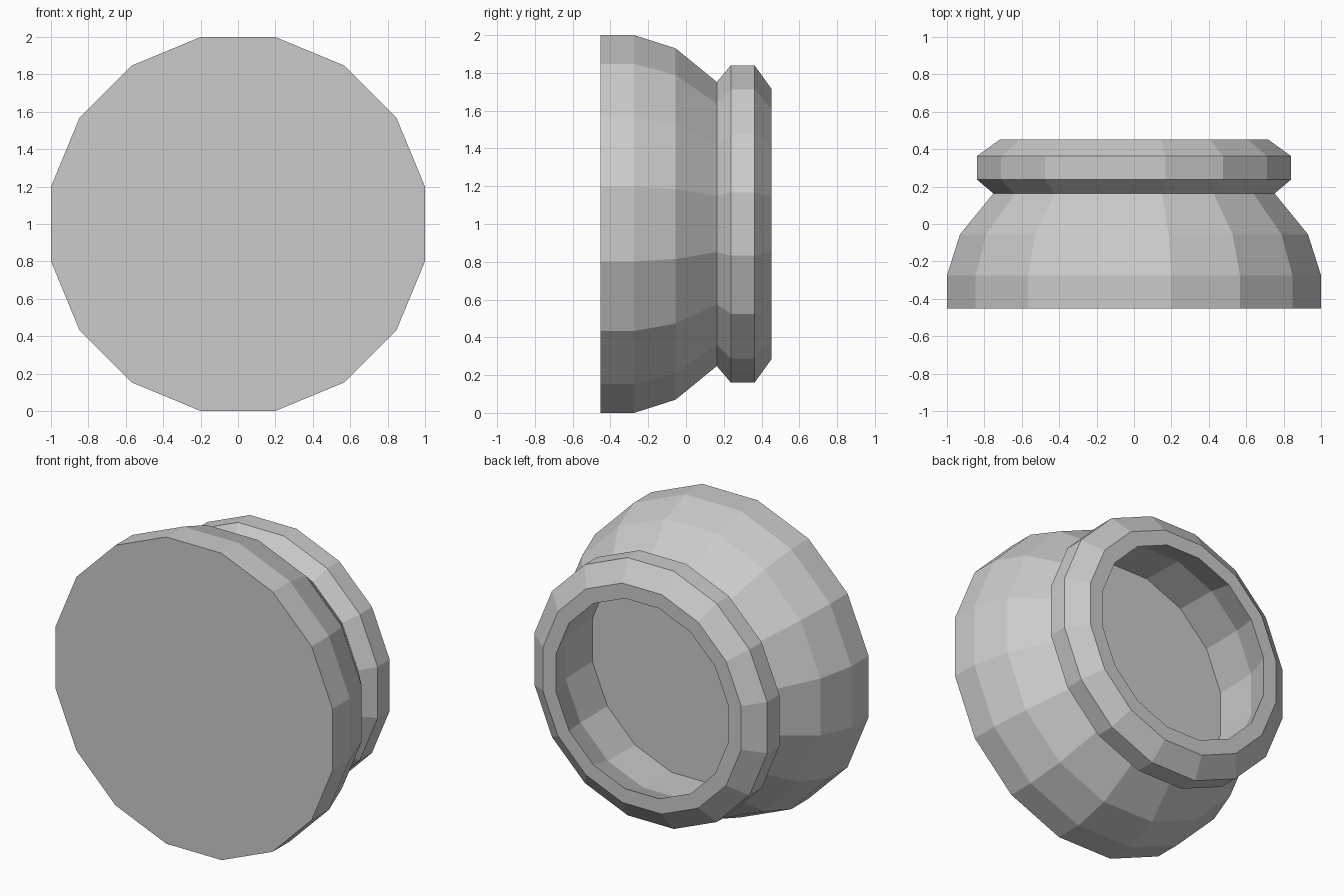
import bpy, bmesh, math

if "Cube" in bpy.data.objects:
    bpy.data.objects.remove(bpy.data.objects["Cube"])

SIDES = 16
# (y, distance from axis to flat side): outer shell from the front, over the rim, into the cavity
PROFILE = [
    (-0.453, 1.0), (-0.275, 1.0), (-0.055, 0.93), (0.163, 0.752),   # tapering body
    (0.238, 0.84), (0.363, 0.84), (0.453, 0.715),                    # collar
    (0.453, 0.62), (0.24, 0.70), (-0.05, 0.71),                      # lip and cavity
]

grey = bpy.data.materials.new("plain grey")
grey.diffuse_color = (0.6, 0.6, 0.6, 1)
grey.use_nodes = True
grey.node_tree.nodes["Principled BSDF"].inputs["Base Color"].default_value = grey.diffuse_color


def ring(bm, y, apothem):
    """Polygon ring around the y axis with flat sides at left, right, top and bottom."""
    r = apothem / math.cos(math.pi / SIDES)
    angles = [(i + 0.5) * 2 * math.pi / SIDES for i in range(SIDES)]
    return [bm.verts.new((r * math.cos(a), y, 1 + r * math.sin(a))) for a in angles]


# Revolved hollow knob
bm = bmesh.new()
rings = [ring(bm, y, a) for y, a in PROFILE]
for lo, hi in zip(rings, rings[1:]):
    for i in range(SIDES):
        j = (i + 1) % SIDES
        bm.faces.new((lo[i], lo[j], hi[j], hi[i]))
# Front disc and cavity floor
bm.faces.new(rings[0])
bm.faces.new(rings[-1])
bmesh.ops.recalc_face_normals(bm, faces=bm.faces[:])

mesh = bpy.data.meshes.new("hollow_knob")
bm.to_mesh(mesh)
bm.free()
mesh.materials.append(grey)
bpy.context.collection.objects.link(bpy.data.objects.new("hollow_knob", mesh))
